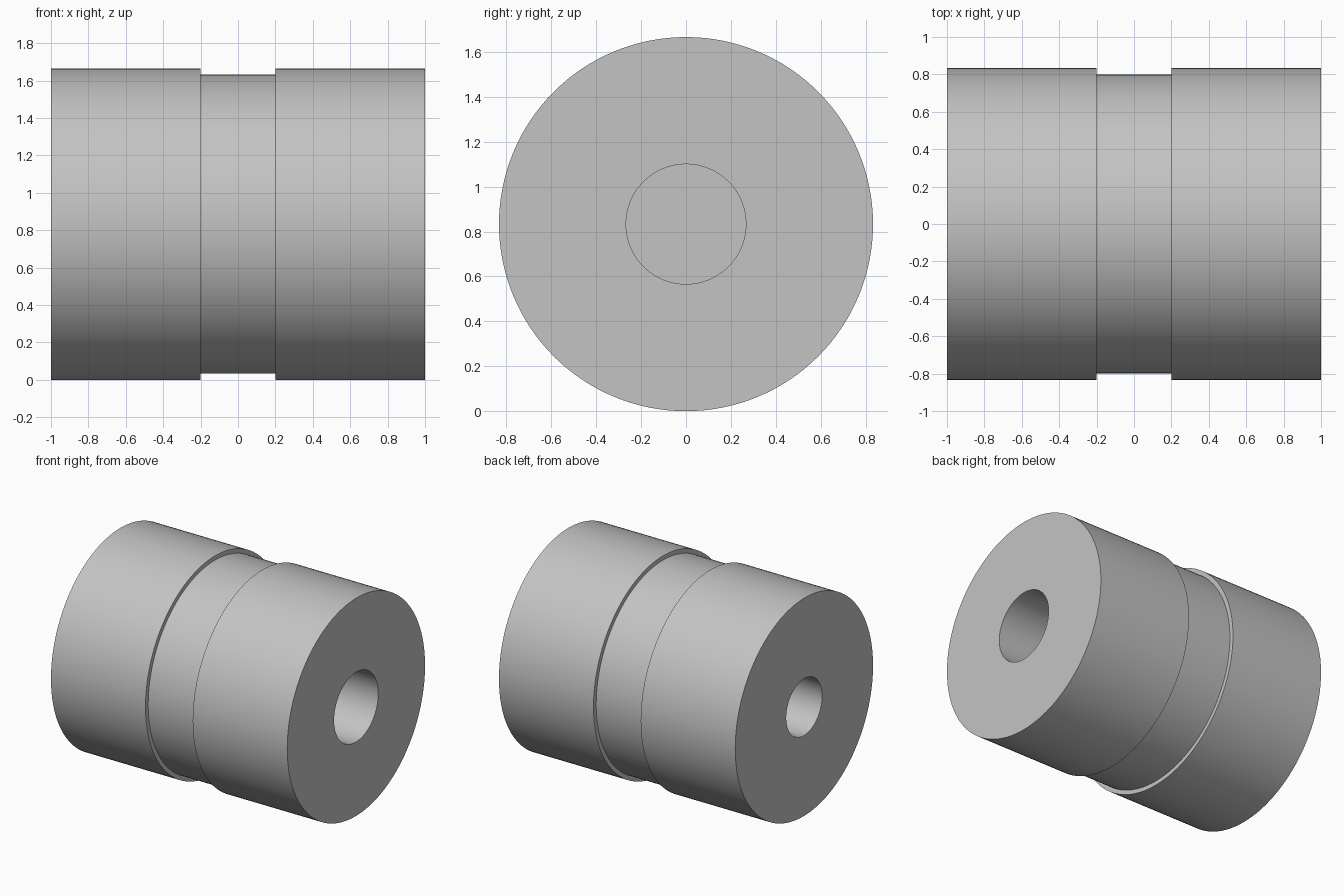
import bpy
import bmesh
import math
from mathutils import Matrix, Vector

cube = bpy.data.objects.get("Cube")
if cube:
    bpy.data.objects.remove(cube, do_unlink=True)

RADIUS = 0.833
SEGMENTS = 128

grey = bpy.data.materials.new("plain grey")
grey.use_nodes = True
colour = (0.55, 0.55, 0.55, 1)
grey.diffuse_color = colour
grey.node_tree.nodes["Principled BSDF"].inputs["Base Color"].default_value = colour


def lathe(name, profile):
    """Spin (x, radius) points around the x axis, at the height of the shaft."""
    bm = bmesh.new()
    verts = [bm.verts.new((x, 0, r)) for x, r in profile]
    edges = [bm.edges.new(pair) for pair in zip(verts, verts[1:])]
    bmesh.ops.spin(bm, geom=verts + edges, cent=(0, 0, 0), axis=(1, 0, 0),
                   angle=math.tau, steps=SEGMENTS)
    bmesh.ops.remove_doubles(bm, verts=bm.verts, dist=1e-4)
    bmesh.ops.recalc_face_normals(bm, faces=bm.faces)
    bmesh.ops.transform(bm, matrix=Matrix.Translation(Vector((0, 0, RADIUS))), verts=bm.verts)
    mesh = bpy.data.meshes.new(name)
    bm.to_mesh(mesh)
    bm.free()
    mesh.materials.append(grey)
    obj = bpy.data.objects.new(name, mesh)
    bpy.context.collection.objects.link(obj)
    bpy.ops.object.select_all(action="DESELECT")
    obj.select_set(True)
    bpy.context.view_layer.objects.active = obj
    bpy.ops.object.shade_smooth_by_angle(angle=math.radians(30))


# Two hubs, each with its own bore, closed by the middle disc
for name, side, bore in (("left_hub", 1, 0.267), ("right_hub", -1, 0.217)):
    inner, outer = 0.2 * side, side
    lathe(name, [(inner, bore), (outer, bore), (outer, RADIUS),
                 (inner, RADIUS), (inner, bore)])

# Slightly narrower solid disc between the hubs
lathe("middle_disc", [(-0.2, 0), (-0.2, 0.8), (0.2, 0.8), (0.2, 0)])
